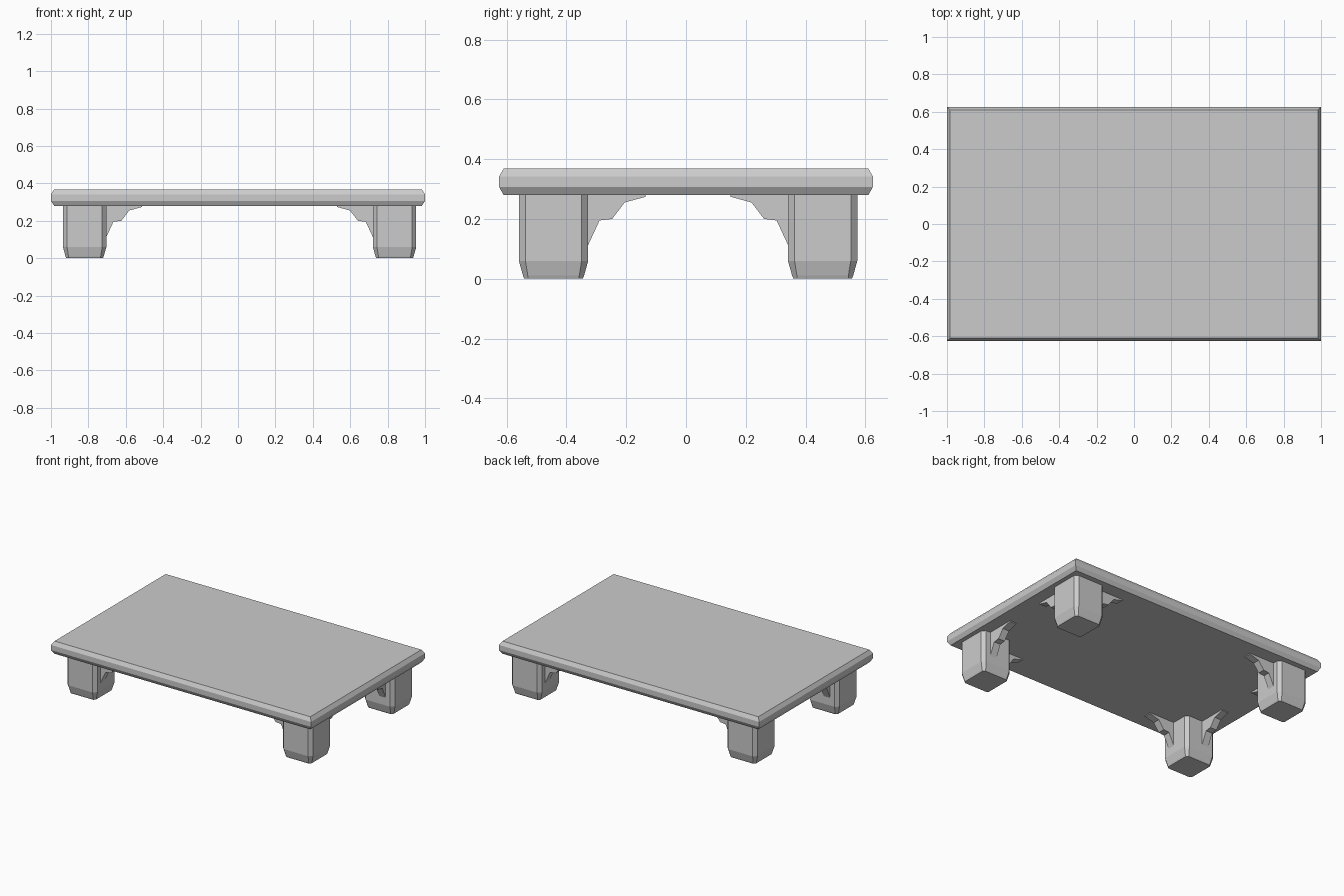
import bpy
import bmesh
from mathutils import Vector

cube = bpy.data.objects.get("Cube")
if cube:
    bpy.data.objects.remove(cube, do_unlink=True)

# Single flat colour
grey = bpy.data.materials.new("plain_grey")
grey.use_nodes = True
color = (0.6, 0.6, 0.6, 1)
grey.diffuse_color = color
grey.node_tree.nodes["Principled BSDF"].inputs["Base Color"].default_value = color


def add_object(name, bm):
    bmesh.ops.recalc_face_normals(bm, faces=bm.faces)
    mesh = bpy.data.meshes.new(name)
    bm.to_mesh(mesh)
    bm.free()
    mesh.materials.append(grey)
    obj = bpy.data.objects.new(name, mesh)
    bpy.context.collection.objects.link(obj)
    return obj


def outline(half_x, half_y, cut):
    """Rectangle outline, with cut corners when cut is above zero."""
    points = []
    for sx, sy in ((1, 1), (-1, 1), (-1, -1), (1, -1)):
        if cut == 0:
            points.append((sx * half_x, sy * half_y))
            continue
        pair = [(sx * half_x, sy * (half_y - cut)), (sx * (half_x - cut), sy * half_y)]
        points += pair if sx * sy > 0 else pair[::-1]
    return points


def loft(name, layers, center=(0, 0)):
    """Stack of (height, half_x, half_y, corner_cut) outlines, capped."""
    bm = bmesh.new()
    rings = [[bm.verts.new((x + center[0], y + center[1], z))
              for x, y in outline(hx, hy, cut)] for z, hx, hy, cut in layers]
    for low, high in zip(rings, rings[1:]):
        for i in range(len(low)):
            j = (i + 1) % len(low)
            bm.faces.new((low[i], low[j], high[j], high[i]))
    bm.faces.new(rings[0][::-1])
    bm.faces.new(rings[-1])
    return add_object(name, bm)


def bracket(name, origin, out, side, offset):
    """Stepped brace profile extruded sideways; out and side are directions."""
    profile = [(-0.01, 0.10), (0, 0.113), (0.038, 0.195), (0.08, 0.2),
               (0.122, 0.255), (0.192, 0.274), (0.192, UNDER), (-0.01, UNDER)]
    bm = bmesh.new()
    start = origin + side * (offset - THICK / 2)
    face = bm.faces.new([bm.verts.new(start + out * d + Vector((0, 0, z)))
                         for d, z in profile])
    result = bmesh.ops.extrude_face_region(bm, geom=[face])
    verts = [v for v in result["geom"] if isinstance(v, bmesh.types.BMVert)]
    bmesh.ops.translate(bm, verts=verts, vec=side * THICK)
    return add_object(name, bm)


UNDER = 0.281   # underside of the top
HALF = 0.116    # half width of a leg
THICK = 0.05    # brace thickness
OFFSET = 0.035  # braces sit toward the outer side of each leg

# Table top with bevelled rim
loft("table_top", [(0.28, 0.983, 0.61, 0), (0.307, 1, 0.625, 0),
                   (0.342, 1, 0.625, 0), (0.368, 0.983, 0.61, 0)])

# Four legs, each with two braces pointing inward
for x, sx, side_name in ((-0.82, -1, "right"), (0.837, 1, "left")):
    for y, sy, end_name in ((-0.443, -1, "front"), (0.457, 1, "back")):
        label = f"{end_name}_{side_name}"
        loft(f"{label}_leg", [(0, HALF - 0.018, HALF - 0.018, 0.012),
                              (0.01, HALF - 0.014, HALF - 0.014, 0.016),
                              (0.06, HALF, HALF, 0.022),
                              (UNDER, HALF, HALF, 0.022)], (x, y))
        along_x, along_y = Vector((-sx, 0, 0)), Vector((0, -sy, 0))
        center = Vector((x, y, 0))
        bracket(f"{label}_long_brace", center + along_x * HALF, along_x, along_y, -OFFSET)
        bracket(f"{label}_short_brace", center + along_y * HALF, along_y, along_x, -OFFSET)
